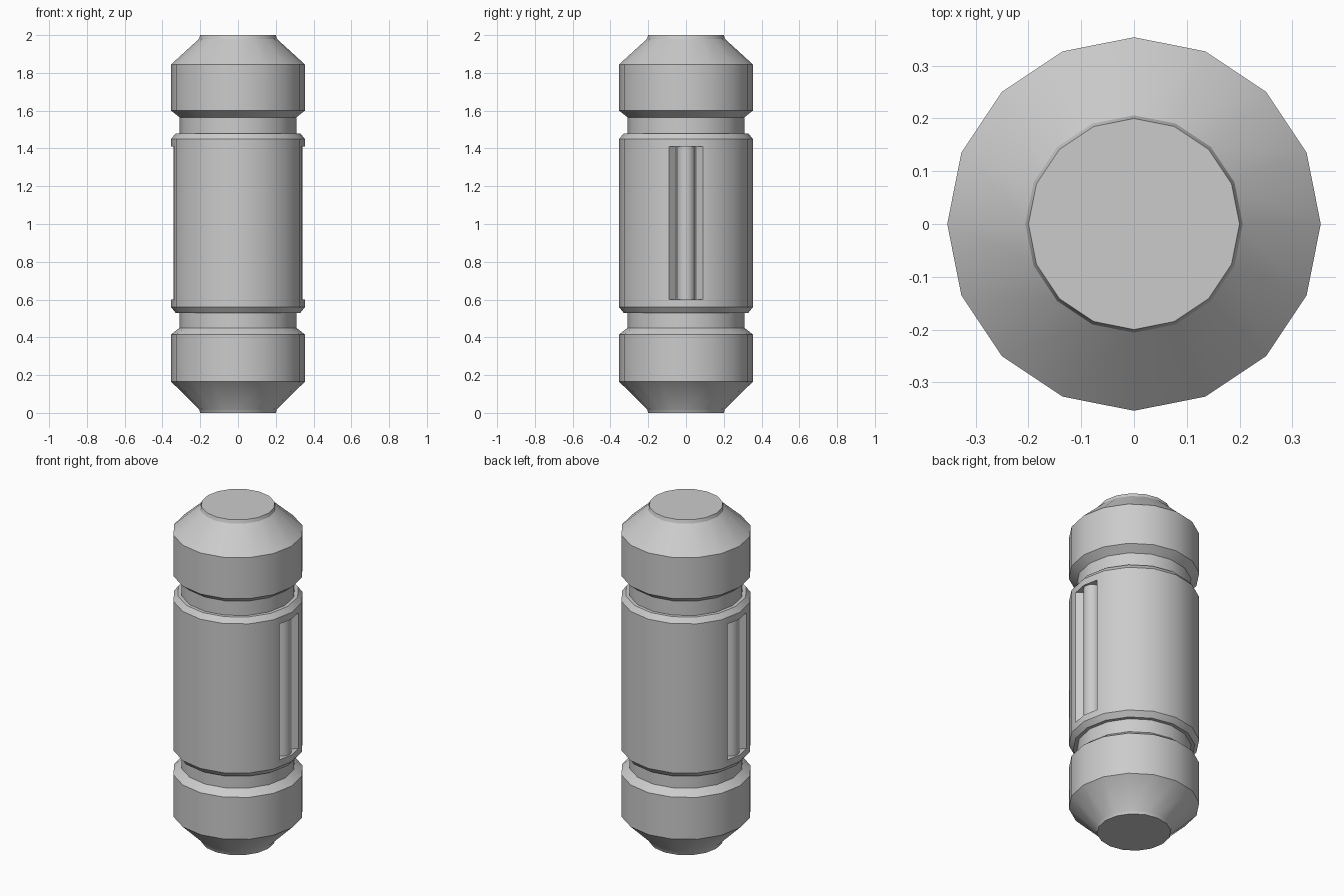
import bpy, bmesh, math

if "Cube" in bpy.data.objects:
    bpy.data.objects.remove(bpy.data.objects["Cube"])

SIDES = 16


def new_object(name, bm):
    bmesh.ops.recalc_face_normals(bm, faces=bm.faces)
    mesh = bpy.data.meshes.new(name)
    bm.to_mesh(mesh)
    bm.free()
    obj = bpy.data.objects.new(name, mesh)
    bpy.context.collection.objects.link(obj)
    return obj


def lathe(name, profile, sides):
    bm = bmesh.new()
    rings = []
    for r, z in profile:
        rings.append([bm.verts.new((r * math.cos(2 * math.pi * i / sides),
                                    r * math.sin(2 * math.pi * i / sides), z))
                      for i in range(sides)])
    for a, b in zip(rings, rings[1:]):
        for i in range(sides):
            j = (i + 1) % sides
            bm.faces.new((a[i], a[j], b[j], b[i]))
    bm.faces.new(rings[0][::-1])
    bm.faces.new(rings[-1])
    return new_object(name, bm)


def prism(name, outline, z0, z1):
    bm = bmesh.new()
    face = bm.faces.new([bm.verts.new((x, y, z0)) for x, y in outline])
    ext = bmesh.ops.extrude_face_region(bm, geom=[face])["geom"]
    for v in ext:
        if isinstance(v, bmesh.types.BMVert):
            v.co.z = z1
    return new_object(name, bm)


def activate(obj):
    bpy.ops.object.select_all(action='DESELECT')
    obj.select_set(True)
    bpy.context.view_layer.objects.active = obj


def smooth(obj):
    activate(obj)
    bpy.ops.object.shade_smooth_by_angle(angle=math.radians(30))


# Main capsule body with two grooves and tapered ends
body = lathe("capsule_body", [
    (0.20, 0.0), (0.206, 0.02), (0.354, 0.165), (0.354, 0.415),
    (0.31, 0.45), (0.31, 0.53), (0.33, 0.53), (0.354, 0.56),
    (0.354, 1.45), (0.33, 1.48), (0.31, 1.48), (0.31, 1.565),
    (0.354, 1.6), (0.354, 1.845), (0.206, 1.98), (0.20, 2.0)], SIDES)

# Tapered side slots, each holding a round bar
for side, s in (("right", 1), ("left", -1)):
    half = [(0.42, 0.09), (0.336, 0.09), (0.30, 0.052)]
    outline = half + [(x, -y) for x, y in reversed(half)]
    cutter = prism(side + "_slot_cutter", [(s * x, y) for x, y in outline], 0.6, 1.41)
    cutter.hide_render = True
    mod = body.modifiers.new(side + "_slot", 'BOOLEAN')
    mod.operation = 'DIFFERENCE'
    mod.solver = 'EXACT'
    mod.object = cutter
    activate(body)
    bpy.ops.object.modifier_apply(modifier=mod.name)
    bpy.data.objects.remove(cutter)

    bar = lathe(side + "_bar", [(0.048, 0.59), (0.048, 1.42)], SIDES)
    bar.location.x = s * 0.294
    smooth(bar)

smooth(body)
